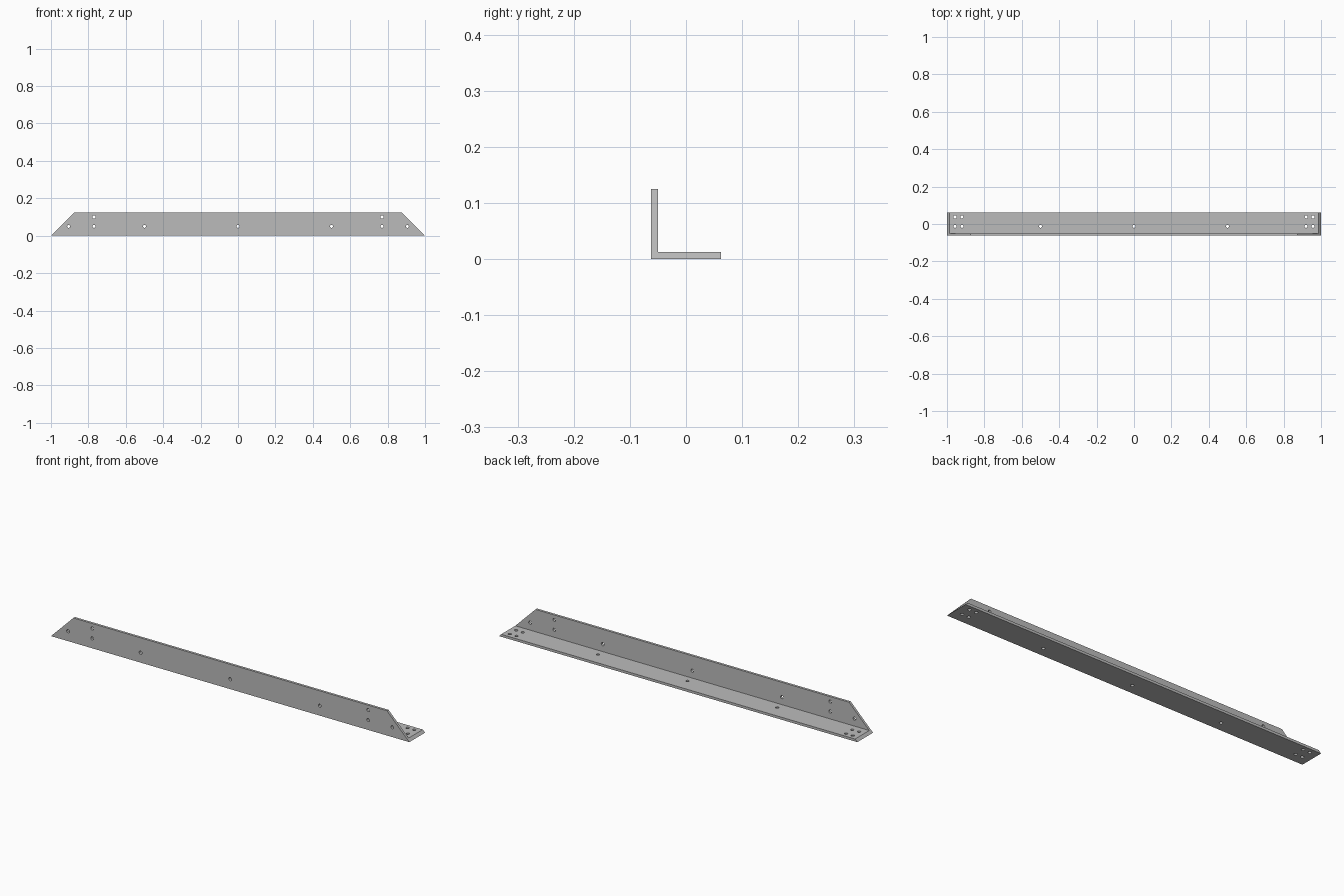
import bpy, bmesh
from math import pi
from mathutils import Matrix, Vector

cube = bpy.data.objects.get("Cube")
if cube:
    bpy.data.objects.remove(cube, do_unlink=True)

SIZE = 0.125      # flange width
WALL = 0.0125     # flange thickness
BACK = -SIZE / 2  # outer face of the upright flange
RADIUS = 0.008

steel = bpy.data.materials.new("grey steel")
steel.use_nodes = True
grey = (0.5, 0.5, 0.5, 1)
steel.diffuse_color = grey
steel.node_tree.nodes["Principled BSDF"].inputs["Base Color"].default_value = grey


def make_object(name, bm):
    bmesh.ops.recalc_face_normals(bm, faces=bm.faces)
    mesh = bpy.data.meshes.new(name)
    bm.to_mesh(mesh)
    bm.free()
    mesh.materials.append(steel)
    obj = bpy.data.objects.new(name, mesh)
    bpy.context.collection.objects.link(obj)
    return obj


# L profile swept along x, both ends mitred at 45 degrees
profile = [(0, 0), (SIZE, 0), (SIZE, WALL), (WALL, WALL), (WALL, SIZE), (0, SIZE)]
bm = bmesh.new()
ends = [[bm.verts.new((side * (1 - z), BACK + y, z)) for y, z in profile]
        for side in (-1, 1)]
for ring in ends:
    bm.faces.new(ring)
for i in range(len(profile)):
    j = (i + 1) % len(profile)
    bm.faces.new((ends[0][i], ends[0][j], ends[1][j], ends[1][i]))
bar = make_object("angle_bar", bm)

# Bolt holes: (distance along the bar, distance from the outer corner)
row = [(0, 0.05), (0.5, 0.05)]
upright_holes = row + [(0.77, 0.05), (0.77, 0.1), (0.905, 0.05)]
base_holes = row + [(x, d) for x in (0.92, 0.957) for d in (0.05, 0.1)]

bm = bmesh.new()


def drill(centre, rotation):
    bmesh.ops.create_cone(bm, cap_ends=True, segments=20, radius1=RADIUS,
                          radius2=RADIUS, depth=WALL * 3,
                          matrix=Matrix.Translation(Vector(centre)) @ rotation)


for side in (-1, 1):
    for x, d in upright_holes:
        if x or side > 0:
            drill((side * x, BACK + WALL / 2, d), Matrix.Rotation(pi / 2, 4, "X"))
    for x, d in base_holes:
        if x or side > 0:
            drill((side * x, BACK + d, WALL / 2), Matrix.Identity(4))
cutter = make_object("hole_cutter", bm)
cutter.hide_render = True

# Cut the holes, then discard the cutter
cut = bar.modifiers.new("holes", "BOOLEAN")
cut.operation = "DIFFERENCE"
cut.solver = "EXACT"
cut.object = cutter
bpy.context.view_layer.objects.active = bar
bar.select_set(True)
bpy.ops.object.modifier_apply(modifier=cut.name)
bpy.data.objects.remove(cutter, do_unlink=True)
bpy.ops.object.shade_smooth_by_angle()
